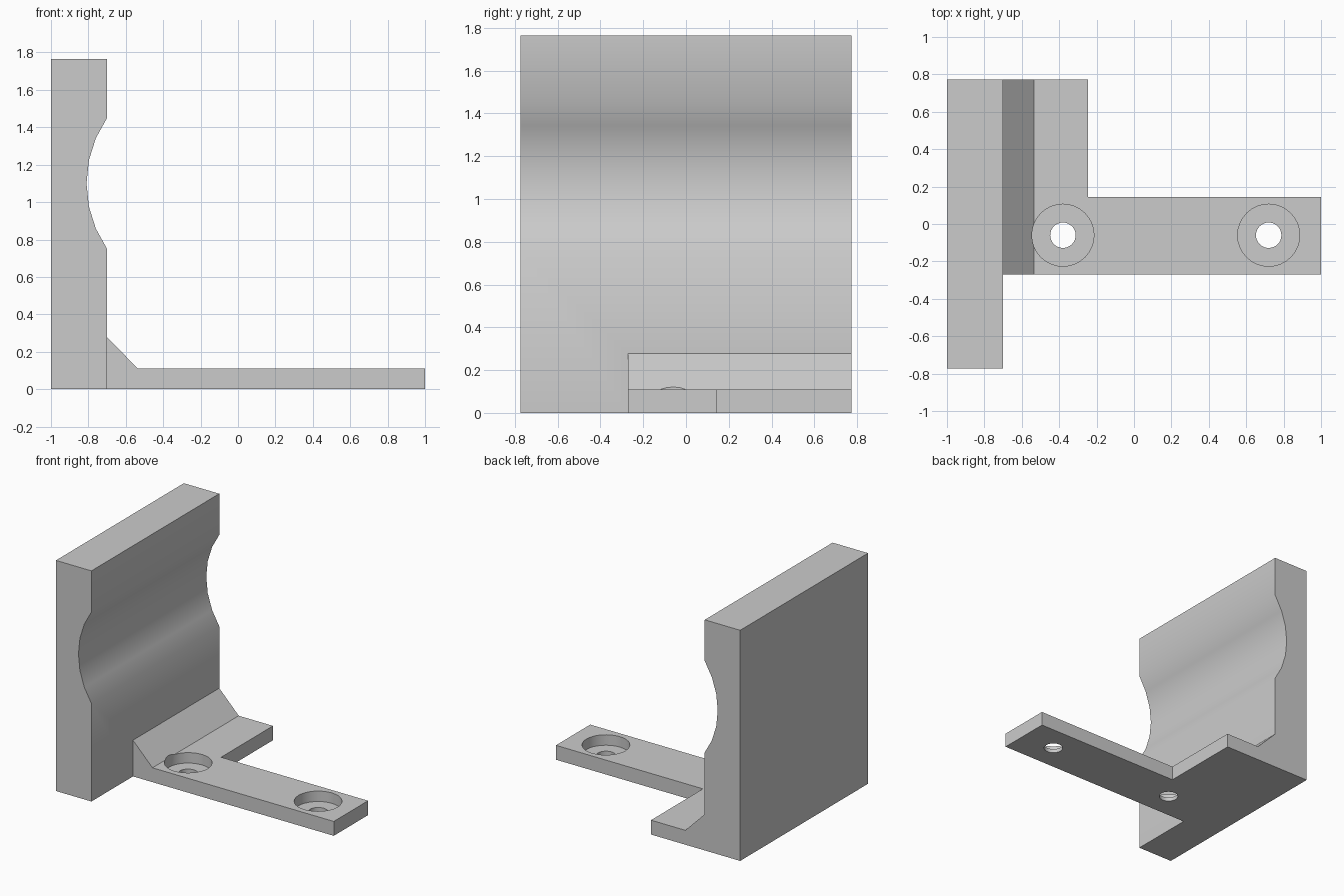
import bpy, bmesh, math
from mathutils import Vector

cube = bpy.data.objects.get("Cube")
if cube:
    bpy.data.objects.remove(cube, do_unlink=True)

grey = bpy.data.materials.new("light grey")
grey.use_nodes = True
colour = (0.6, 0.6, 0.6, 1)
grey.diffuse_color = colour
grey.node_tree.nodes["Principled BSDF"].inputs["Base Color"].default_value = colour


def extrude(name, points, offset):
    """Solid made by sweeping a closed outline along an offset."""
    bm = bmesh.new()
    face = bm.faces.new([bm.verts.new(p) for p in points])
    swept = bmesh.ops.extrude_face_region(bm, geom=[face], use_keep_orig=True)
    verts = [v for v in swept["geom"] if isinstance(v, bmesh.types.BMVert)]
    bmesh.ops.translate(bm, verts=verts, vec=Vector(offset))
    bmesh.ops.recalc_face_normals(bm, faces=bm.faces)
    mesh = bpy.data.meshes.new(name)
    bm.to_mesh(mesh)
    bm.free()
    mesh.materials.append(grey)
    obj = bpy.data.objects.new(name, mesh)
    bpy.context.collection.objects.link(obj)
    return obj


def side_profile(name, outline, y0, y1):
    return extrude(name, [(x, y0, z) for x, z in outline], (0, y1 - y0, 0))


def cylinder(name, x, y, radius, z0, z1, sides=32):
    ring = [(x + radius * math.cos(math.tau * i / sides),
             y + radius * math.sin(math.tau * i / sides), z0) for i in range(sides)]
    return extrude(name, ring, (0, 0, z1 - z0))


def combine(target, tool, operation):
    """Apply a boolean and discard the tool."""
    tool.hide_render = True
    mod = target.modifiers.new("combine", 'BOOLEAN')
    mod.operation, mod.solver, mod.object = operation, 'EXACT', tool
    bpy.context.view_layer.objects.active = target
    bpy.ops.object.modifier_apply(modifier=mod.name)
    bpy.data.objects.remove(tool, do_unlink=True)


BACK, FACE, TOP = -1.0, -0.70, 1.765
THICK, FRONT, REAR = 0.11, -0.27, 0.773

# Upright plate with a shallow round groove
radius, mid_z, steps = 0.612, 1.10, 6
half = math.asin(0.35 / radius)
centre_x = FACE + radius * math.cos(half)
groove = []
for i in range(steps + 1):
    a = -half + 2 * half * i / steps
    groove.append((centre_x - radius * math.cos(a), mid_z + radius * math.sin(a)))
bracket = side_profile("bracket", [(BACK, 0), (FACE, 0)] + groove + [(FACE, TOP), (BACK, TOP)],
                       -REAR, REAR)

# Foot with a sloped fillet against the plate, sunk into it for a clean union
foot = side_profile("foot", [(-0.9, 0), (-0.245, 0), (-0.245, THICK), (-0.535, THICK),
                             (FACE, 0.277), (-0.9, 0.277)], FRONT, REAR)
combine(bracket, foot, 'UNION')

# Long mounting arm
arm = side_profile("arm", [(-0.4, 0), (1, 0), (1, THICK), (-0.4, THICK)], FRONT, 0.145)
combine(bracket, arm, 'UNION')

# Merge the flush faces
bm = bmesh.new()
bm.from_mesh(bracket.data)
bmesh.ops.remove_doubles(bm, verts=bm.verts, dist=0.0001)
bmesh.ops.dissolve_limit(bm, angle_limit=0.01, verts=bm.verts, edges=bm.edges)
bm.to_mesh(bracket.data)
bm.free()

# Counterbored screw holes
for x in (-0.38, 0.72):
    combine(bracket, cylinder("counterbore_cutter", x, -0.06, 0.166, 0.03, 0.5), 'DIFFERENCE')
    combine(bracket, cylinder("hole_cutter", x, -0.06, 0.068, -0.1, 0.3), 'DIFFERENCE')

# Smooth groove and bores, sharp corners
bpy.ops.object.select_all(action='DESELECT')
bracket.select_set(True)
bpy.context.view_layer.objects.active = bracket
bpy.ops.object.shade_smooth_by_angle(angle=math.radians(38))
